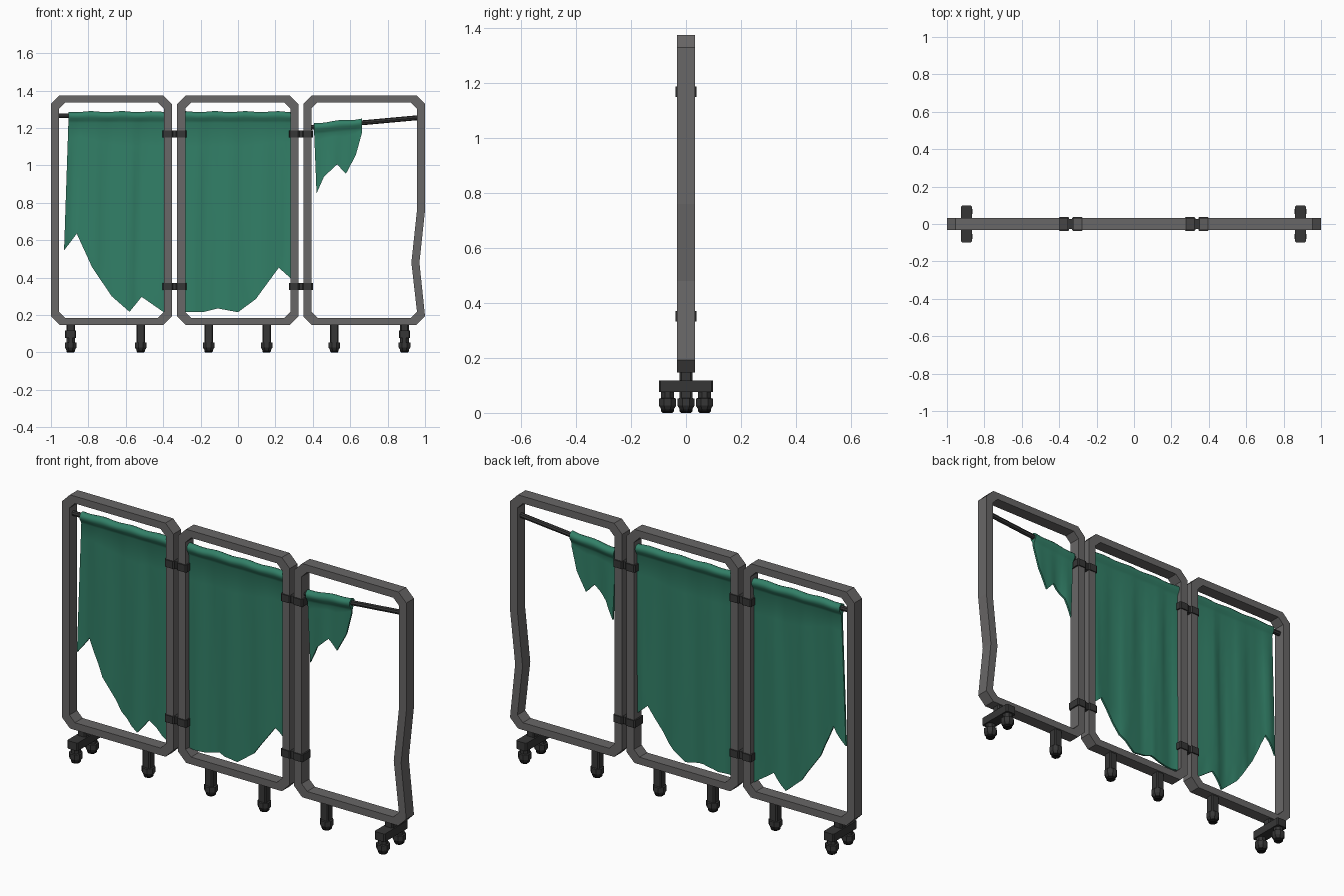
import bpy, bmesh, math
from mathutils import Vector

if "Cube" in bpy.data.objects:
    bpy.data.objects.remove(bpy.data.objects["Cube"])


def material(name, r, g, b):
    m = bpy.data.materials.new(name)
    m.diffuse_color = (r, g, b, 1)
    m.use_nodes = True
    m.node_tree.nodes["Principled BSDF"].inputs["Base Color"].default_value = m.diffuse_color
    return m


GREY = material("frame grey", 0.14, 0.135, 0.135)
DARK = material("dark fittings", 0.037, 0.037, 0.037)
BLACK = material("black rubber", 0.008, 0.008, 0.008)
GREEN = material("green cloth", 0.032, 0.215, 0.137)


def finish(name, bm, mat, smooth=False):
    bmesh.ops.recalc_face_normals(bm, faces=bm.faces)
    me = bpy.data.meshes.new(name)
    bm.to_mesh(me)
    bm.free()
    me.materials.append(mat)
    for p in me.polygons:
        p.use_smooth = smooth
    ob = bpy.data.objects.new(name, me)
    bpy.context.collection.objects.link(ob)
    return ob


def box(name, x0, x1, y0, y1, z0, z1, mat, bevel=0.0):
    bm = bmesh.new()
    bmesh.ops.create_cube(bm, size=1)
    for v in bm.verts:
        v.co = Vector(((x0 + x1) / 2 + v.co.x * (x1 - x0),
                       (y0 + y1) / 2 + v.co.y * (y1 - y0),
                       (z0 + z1) / 2 + v.co.z * (z1 - z0)))
    if bevel:
        edges = [e for e in bm.edges if abs(e.verts[0].co.z - e.verts[1].co.z) > 1e-5]
        bmesh.ops.bevel(bm, geom=edges, offset=bevel, segments=1, affect='EDGES')
    return finish(name, bm, mat)


def lathe(name, x, y, profile, mat, n=8):
    # stacked rings of (radius, z) around a vertical axis, capped at both ends
    bm = bmesh.new()
    rings = [[bm.verts.new((x + r * math.cos((i + .5) * math.tau / n) / math.cos(math.pi / n),
                            y + r * math.sin((i + .5) * math.tau / n) / math.cos(math.pi / n), z))
              for i in range(n)] for r, z in profile]
    for a, b in zip(rings, rings[1:]):
        for i in range(n):
            bm.faces.new((a[i], a[(i + 1) % n], b[(i + 1) % n], b[i]))
    bm.faces.new(rings[0])
    bm.faces.new(rings[-1])
    return finish(name, bm, mat)


# Panel frames: chamfered rectangular rings, the last with a dented post
Z0, Z1, T, D = 0.147, 1.374, 0.043, 0.032


def outline(x0, x1, z0, z1, c, dent):
    pts = [(x0 + c, z0), (x1 - c, z0), (x1, z0 + c)]
    if dent:
        pts += [(x1 - 0.03, 0.48), (x1, 0.76)]
    return pts + [(x1, z1 - c), (x1 - c, z1), (x0 + c, z1), (x0, z1 - c), (x0, z0 + c)]


def frame(name, x0, x1, dent=False):
    bm = bmesh.new()
    outer = outline(x0, x1, Z0, Z1, 0.046, dent)
    inner = outline(x0 + T, x1 - T, Z0 + 0.038, Z1 - 0.038, 0.032, dent)
    loops = [[bm.verts.new((x, y, z)) for x, z in pts]
             for pts, y in ((outer, -D), (outer, D), (inner, D), (inner, -D))]
    n = len(outer)
    for k in range(4):
        a, b = loops[k], loops[(k + 1) % 4]
        for i in range(n):
            bm.faces.new((a[i], a[(i + 1) % n], b[(i + 1) % n], b[i]))
    finish(name, bm, GREY)


frame("left_frame", -1.0, -0.353)
frame("middle_frame", -0.325, 0.323)
frame("right_frame", 0.349, 1.0, True)


# Curtain rods
def rod(name, a, b, r=0.013):
    a, b = Vector(a), Vector(b)
    bm = bmesh.new()
    bmesh.ops.create_cone(bm, cap_ends=True, segments=8, radius1=r, radius2=r, depth=(b - a).length)
    q = (b - a).to_track_quat('Z', 'Y')
    for v in bm.verts:
        v.co = q @ v.co + (a + b) / 2
    finish(name, bm, DARK)


rod("left_rod", (-0.965, 0, 1.265), (-0.385, 0, 1.265))
rod("middle_rod", (-0.29, 0, 1.265), (0.29, 0, 1.265))
rod("right_rod", (0.38, 0, 1.202), (0.965, 0, 1.255))


# Torn cloths: a sleeve around the rod that narrows to a thin hanging sheet
def cloth(name, top_a, top_b, hem, sub=3):
    n = (len(hem) - 1) * sub
    cols = []
    span = hem[-1][0] - hem[0][0]
    for i in range(n + 1):
        k, f = min(i // sub, len(hem) - 2), 0
        f = i / sub - k
        p = Vector(hem[k]).lerp(Vector(hem[k + 1]), f)
        u = (p.x - hem[0][0]) / span
        cols.append((Vector(top_a).lerp(Vector(top_b), u), p))
    sleeve = [(0.0, 0.004), (0.004, 0.013), (0.012, 0.020), (0.022, 0.022),
              (0.034, 0.019), (0.048, 0.010), (0.06, 0.005)]
    bm = bmesh.new()
    grids = []
    for side in (-1, 1):
        grid = []
        for top, low in cols:
            length = top.y - low.y
            rows = sleeve + [(0.06 + (length - 0.06) * j / 8, 0.005) for j in range(1, 9)]
            col = []
            for d, h in rows:
                p = top.lerp(low, d / length)
                drop = min(1, d / 0.3)
                wave = 0.005 * drop * math.sin(p.x * 34) + 0.003 * drop * math.sin(p.x * 71 + d * 3)
                ripple = 0.003 * math.sin(top.x * 38) * max(0, 1 - d / 0.06)
                col.append(bm.verts.new((p.x, side * h + wave, p.y + ripple)))
            grid.append(col)
        grids.append(grid)
    front, back = grids
    m = len(front[0])
    for g in grids:
        for i in range(n):
            for j in range(m - 1):
                bm.faces.new((g[i][j], g[i + 1][j], g[i + 1][j + 1], g[i][j + 1]))
    for i in range(n):
        for j in (0, m - 1):
            bm.faces.new((front[i][j], front[i + 1][j], back[i + 1][j], back[i][j]))
    for j in range(m - 1):
        for i in (0, n):
            bm.faces.new((front[i][j], front[i][j + 1], back[i][j + 1], back[i][j]))
    ob = finish(name, bm, GREEN, True)
    bpy.ops.object.select_all(action='DESELECT')
    bpy.context.view_layer.objects.active = ob
    ob.select_set(True)
    bpy.ops.object.shade_smooth_by_angle(angle=math.radians(50))


cloth("left_cloth", (-0.905, 1.287), (-0.39, 1.287),
      [(-0.93, 0.545), (-0.862, 0.635), (-0.78, 0.455), (-0.675, 0.30),
       (-0.58, 0.217), (-0.515, 0.297), (-0.39, 0.21)])
cloth("middle_cloth", (-0.283, 1.287), (0.281, 1.287),
      [(-0.283, 0.215), (-0.19, 0.215), (-0.108, 0.235), (0.0, 0.215),
       (0.095, 0.285), (0.218, 0.453), (0.281, 0.397)])
cloth("right_cloth", (0.405, 1.226), (0.663, 1.25),
      [(0.42, 0.85), (0.46, 0.94), (0.53, 1.005), (0.577, 0.955), (0.63, 1.055), (0.663, 1.175)])


# Hinge straps joining neighbouring frames
for side, cx in (("left", -0.339), ("right", 0.336)):
    for level, z in (("upper", 1.167), ("lower", 0.352)):
        for k, s in enumerate((-1, 1)):
            xs = sorted((cx + s * 0.008, cx + s * 0.064))
            box(f"{side}_{level}_hinge_clamp_{k}", xs[0], xs[1], -0.038, 0.038,
                z - 0.019, z + 0.019, DARK, 0.006)
        box(f"{side}_{level}_hinge_link", cx - 0.012, cx + 0.012, -0.028, 0.028,
            z - 0.019, z + 0.019, DARK)


# Feet: round levelling foot with a black pad
def foot(name, x, y):
    lathe(name + "_cup", x, y, [(0.022, 0.012), (0.031, 0.026), (0.031, 0.052), (0.023, 0.054),
                                (0.023, 0.08)], DARK)
    lathe(name + "_pad", x, y, [(0.018, 0.0), (0.023, 0.006), (0.023, 0.016)], BLACK)


for i, x in enumerate((-0.52, -0.157, 0.153, 0.515)):
    box(f"stem_{i}", x - 0.023, x + 0.023, -0.023, 0.023, 0.05, 0.155, DARK, 0.006)
    foot(f"foot_{i}", x, 0)

# End supports: crossbar with two feet
for side, x in (("left", -0.895), ("right", 0.89)):
    box(side + "_end_stem", x - 0.023, x + 0.023, -0.023, 0.023, 0.11, 0.155, DARK, 0.006)
    box(side + "_crossbar", x - 0.03, x + 0.03, -0.098, 0.098, 0.076, 0.118, DARK, 0.006)
    for k, y in enumerate((-0.067, 0.067)):
        foot(f"{side}_end_foot_{k}", x, y)
